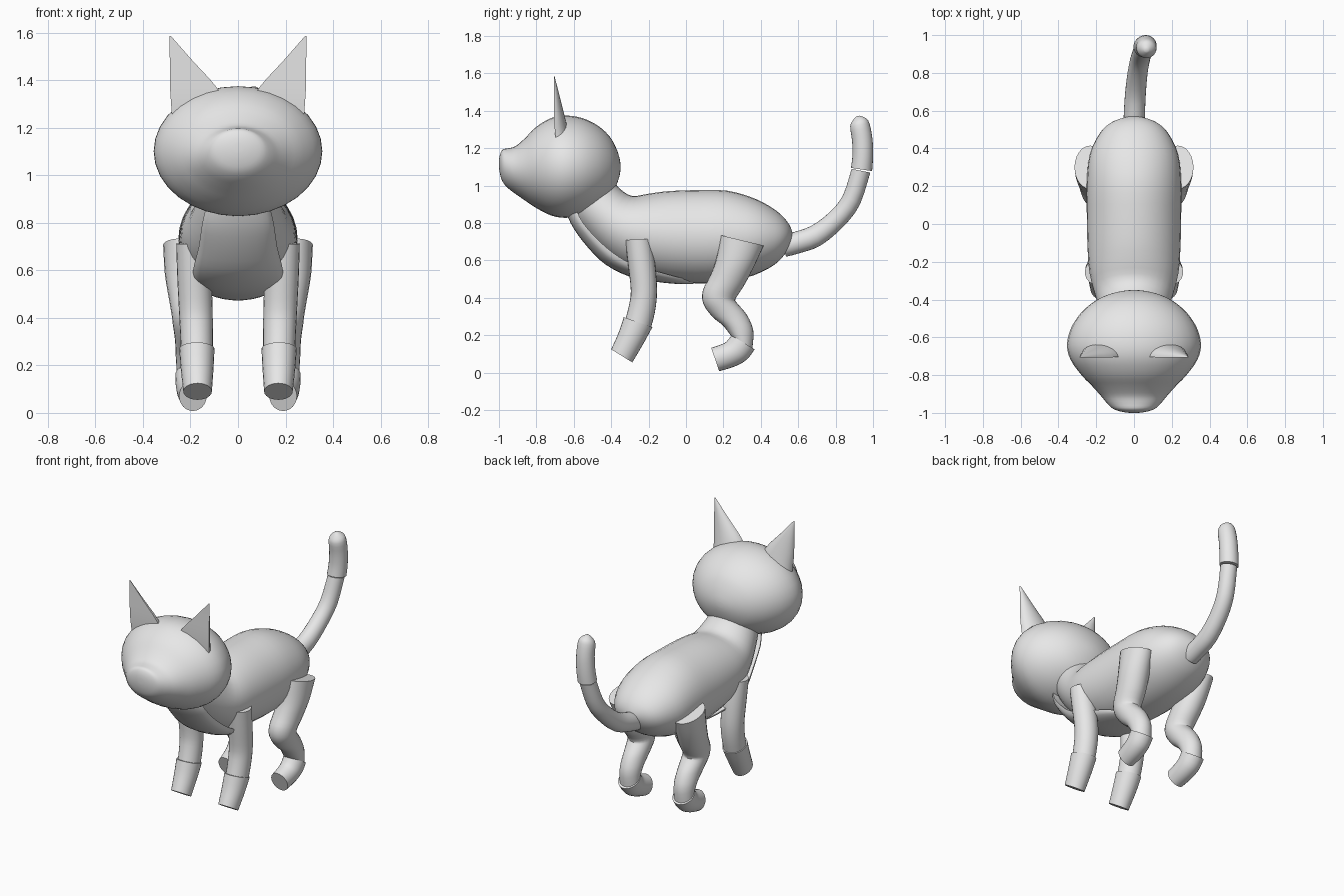
import bpy, bmesh, math

fur = bpy.data.materials.new("light_grey")
fur.diffuse_color = (0.8, 0.8, 0.8, 1)


def smooth_sections(secs, steps):
    """Catmull-Rom interpolation between cross-sections."""
    out = []
    for i in range(len(secs) - 1):
        p0, p1 = secs[max(i - 1, 0)], secs[i]
        p2, p3 = secs[i + 1], secs[min(i + 2, len(secs) - 1)]
        for k in range(steps):
            t = k / steps
            out.append([0.5 * (2 * b + (c - a) * t + (2 * a - 5 * b + 4 * c - d) * t * t
                               + (3 * b - a - 3 * c + d) * t ** 3)
                        for a, b, c, d in zip(p0, p1, p2, p3)])
    out.append(secs[-1])
    return out


def loft(name, secs, sides=24, steps=3, flat=False, mirror=False):
    """Loft ovals; each section is (y_a, z_a, y_b, z_b, x_centre, half_width).
    flat=True squashes the b side into a straight edge."""
    bm = bmesh.new()
    rings = []
    for ya, za, yb, zb, xc, hw in smooth_sections(secs, steps):
        ring = []
        for i in range(sides):
            ang = 2 * math.pi * i / sides
            v = math.sin(ang)
            if flat:
                v = max(v, 0) * 2 - 1
            t = (v + 1) / 2
            ring.append(bm.verts.new((xc + hw * math.cos(ang),
                                      yb + (ya - yb) * t, zb + (za - zb) * t)))
        rings.append(ring)
    for r, s in zip(rings, rings[1:]):
        for i in range(sides):
            j = (i + 1) % sides
            bm.faces.new((r[i], r[j], s[j], s[i]))
    bm.faces.new(rings[0])
    bm.faces.new(rings[-1])
    bmesh.ops.recalc_face_normals(bm, faces=bm.faces)
    me = bpy.data.meshes.new(name)
    bm.to_mesh(me)
    bm.free()
    me.materials.append(fur)
    ob = bpy.data.objects.new(name, me)
    bpy.context.collection.objects.link(ob)
    if mirror:
        ob.modifiers.new("Mirror", 'MIRROR')
    bpy.ops.object.select_all(action='DESELECT')
    ob.select_set(True)
    bpy.context.view_layer.objects.active = ob
    bpy.ops.object.shade_smooth_by_angle(angle=math.radians(40))
    return ob


# Head with muzzle: (y, z top, z bottom, half width)
head = [(-0.35, 1.115, 1.085, .02), (-0.356, 1.15, 1.05, .07), (-0.375, 1.205, .995, .14),
        (-0.41, 1.265, .935, .21), (-0.47, 1.32, .885, .28), (-0.55, 1.36, .845, .333),
        (-0.64, 1.375, .828, .355), (-0.72, 1.362, .84, .335), (-0.80, 1.315, .88, .278),
        (-0.86, 1.255, .92, .22), (-0.91, 1.212, .955, .175), (-0.95, 1.2, .985, .142),
        (-0.98, 1.193, 1.02, .108), (-0.995, 1.165, 1.065, .06), (-1.0, 1.135, 1.1, .02)]
loft("head", [(y, t, y, b, 0, w) for y, t, b, w in head], sides=32)

# Ears, flat at the front and rounded behind
loft("ears", [(-.60, 1.20, -.69, 1.20, .165, .11),
              (-.625, 1.28, -.70, 1.28, .165, .115),
              (-.648, 1.37, -.705, 1.37, .188, .098),
              (-.676, 1.48, -.706, 1.48, .238, .049),
              (-.703, 1.587, -.707, 1.587, .286, .003)], flat=True, mirror=True)

# Body including the neck
loft("body", [(-.40, 1.05, -.62, .87, 0, .15), (-.36, .99, -.58, .80, 0, .17),
              (-.29, .945, -.46, .66, 0, .205), (-.2, .957, -.32, .555, 0, .235),
              (-.1, .97, -.15, .5, 0, .246), (.05, .976, .05, .478, 0, .25),
              (.22, .973, .22, .487, 0, .25), (.37, .93, .36, .52, 0, .235),
              (.48, .868, .47, .575, 0, .185), (.54, .81, .53, .635, 0, .125),
              (.566, .76, .562, .69, 0, .05), (.57, .73, .57, .715, 0, .01)], sides=32)

# Chest bib, a raised panel under the neck and belly
loft("chest_bib", [(-.64, .85, -.59, .88, 0, .13), (-.60, .77, -.55, .80, 0, .15),
                   (-.525, .67, -.46, .70, 0, .165), (-.43, .578, -.36, .62, 0, .185),
                   (-.30, .513, -.26, .57, 0, .19), (-.16, .486, -.15, .54, 0, .17),
                   (-.04, .474, -.04, .51, 0, .12), (.04, .474, .04, .492, 0, .04)], flat=True)

# Front legs and paws
loft("front_legs", [(-.325, .71, -.185, .715, .19, .07), (-.31, .58, -.165, .58, .184, .072),
                    (-.295, .44, -.155, .44, .178, .071), (-.305, .36, -.165, .33, .175, .069),
                    (-.325, .28, -.19, .23, .173, .067)], mirror=True)
loft("front_paws", [(-.333, .297, -.18, .243, .173, .074), (-.36, .215, -.225, .16, .172, .069),
                    (-.40, .125, -.287, .055, .17, .06)], mirror=True)

# Hind legs and paws
loft("hind_legs", [(.185, .735, .415, .68, .232, .083), (.16, .60, .365, .57, .222, .086),
                   (.125, .51, .31, .465, .208, .084), (.09, .44, .265, .395, .2, .08),
                   (.092, .37, .275, .37, .197, .077), (.14, .30, .325, .31, .195, .07),
                   (.20, .25, .36, .225, .195, .067), (.245, .19, .355, .13, .195, .062)],
     mirror=True)
loft("hind_paws", [(.243, .2, .367, .125, .196, .068), (.215, .165, .325, .07, .195, .067),
                   (.18, .148, .26, .033, .193, .064), (.135, .133, .177, .008, .19, .058)],
     mirror=True)

# Tail and thicker tail tip
loft("tail", [(.50, .73, .535, .62, 0, .056), (.57, .75, .60, .637, .002, .056),
              (.67, .785, .72, .68, .008, .055), (.77, .86, .845, .785, .02, .053),
              (.84, .95, .93, .90, .036, .052), (.885, 1.09, .985, 1.07, .054, .05)])
loft("tail_tip", [(.882, 1.095, .995, 1.078, .055, .058), (.89, 1.16, 1.0, 1.155, .061, .057),
                  (.888, 1.24, .997, 1.25, .065, .055), (.878, 1.315, .98, 1.335, .066, .052),
                  (.893, 1.35, .96, 1.362, .066, .034), (.91, 1.37, .93, 1.374, .066, .01)])
